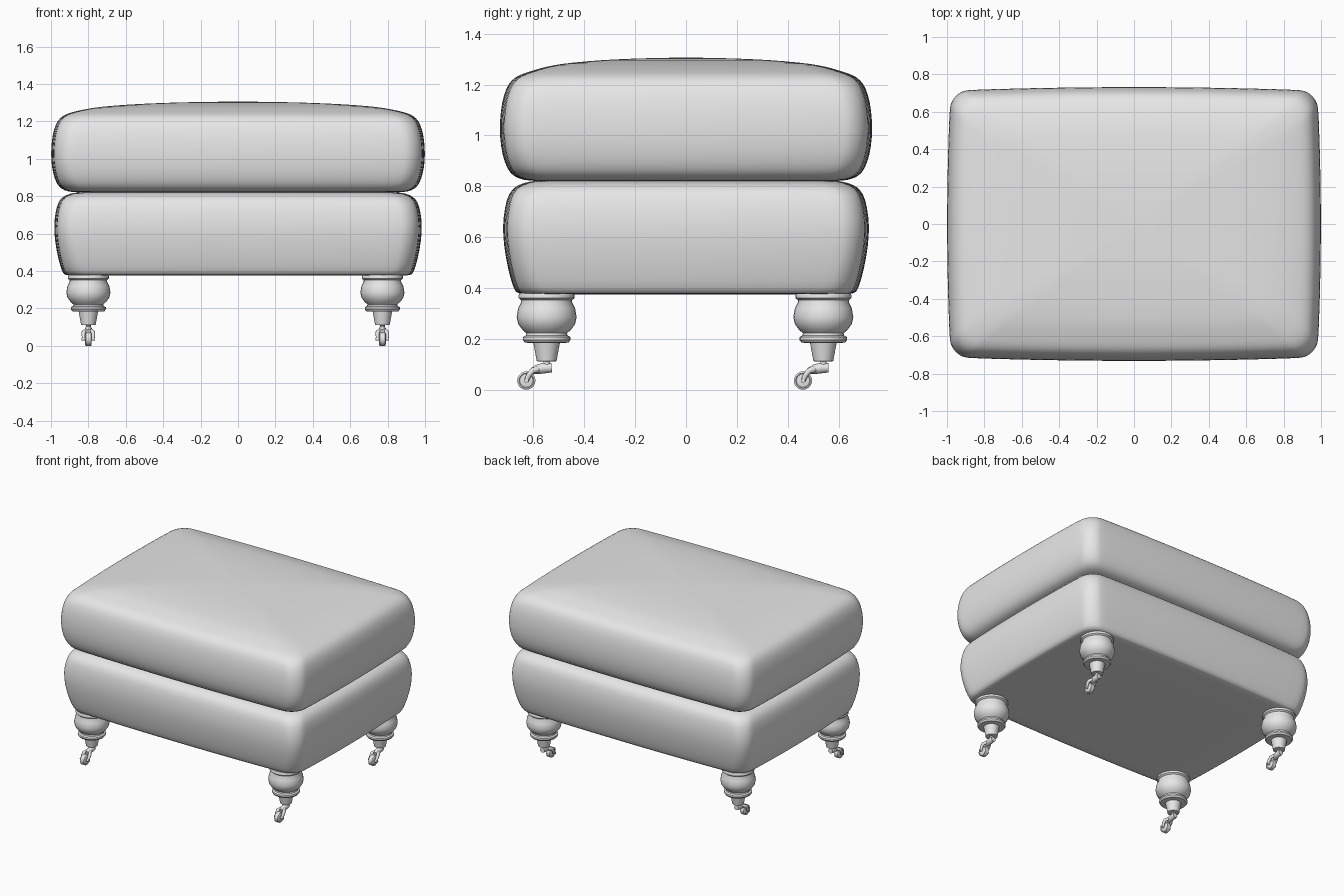
import bpy
import bmesh
from math import sin, cos, pi
from mathutils import Vector

cube = bpy.data.objects.get("Cube")
if cube:
    bpy.data.objects.remove(cube, do_unlink=True)

grey = bpy.data.materials.new("plain_grey")
grey.use_nodes = True
grey.diffuse_color = (0.8, 0.8, 0.8, 1)
grey.node_tree.nodes["Principled BSDF"].inputs["Base Color"].default_value = (0.8, 0.8, 0.8, 1)


def smooth(ob, angle=0.7):
    bpy.ops.object.select_all(action="DESELECT")
    ob.select_set(True)
    bpy.context.view_layer.objects.active = ob
    bpy.ops.object.shade_smooth_by_angle(angle=angle)


def loft(name, rings, location=(0, 0, 0)):
    """Skin a stack of equal-length closed rings and cap both ends."""
    bm = bmesh.new()
    loops = [[bm.verts.new(p) for p in ring] for ring in rings]
    n = len(loops[0])
    for low, high in zip(loops, loops[1:]):
        for i in range(n):
            j = (i + 1) % n
            bm.faces.new((low[i], low[j], high[j], high[i]))
    bm.faces.new(loops[0][::-1])
    bm.faces.new(loops[-1])
    bmesh.ops.recalc_face_normals(bm, faces=bm.faces)
    mesh = bpy.data.meshes.new(name)
    bm.to_mesh(mesh)
    bm.free()
    mesh.materials.append(grey)
    ob = bpy.data.objects.new(name, mesh)
    ob.location = location
    bpy.context.collection.objects.link(ob)
    return ob


def cushion_ring(hx, hy, z, radius=0.1, bulge=0.02):
    """Rounded rectangle whose four sides swell slightly outwards."""
    corners = []
    for k, (sx, sy) in enumerate(((1, 1), (-1, 1), (-1, -1), (1, -1))):
        for s in range(7):
            a = (k + s / 6) * pi / 2
            corners.append((sx * (hx - bulge - radius) + radius * cos(a),
                            sy * (hy - bulge - radius) + radius * sin(a)))
    points = []
    for i, (x, y) in enumerate(corners):
        points.append((x, y))
        if i % 7 == 6:
            nx, ny = corners[(i + 1) % len(corners)]
            points += [(x + (nx - x) * t / 8, y + (ny - y) * t / 8) for t in range(1, 8)]
    return [Vector((x + bulge * (x / hx) * (1 - (y / hy) ** 2),
                    y + bulge * (y / hy) * (1 - (x / hx) ** 2), z)) for x, y in points]


def cushion(name, hx, hy, profile, dome):
    rings = [cushion_ring(hx - inset, hy - inset, z) for inset, z in profile]
    rim = rings[-1]
    for s, z in dome:
        rings.append([Vector((p.x * s, p.y * s, z)) for p in rim])
    ob = loft(name, rings)
    ob.modifiers.new("soften", "SUBSURF").levels = 1
    ob.modifiers["soften"].render_levels = 1
    smooth(ob, 1.2)
    return ob


# Upholstered base and loose seat cushion
cushion("base_cushion", 0.985, 0.722,
        [(0.3, 0.375), (0.07, 0.375), (0.052, 0.38), (0.035, 0.42), (0.013, 0.51),
         (0, 0.61), (0.003, 0.68), (0.015, 0.75), (0.035, 0.787), (0.065, 0.808), (0.11, 0.82)],
        [(0.9, 0.826), (0.5, 0.828), (0.1, 0.828)])
cushion("seat_cushion", 1.0, 0.733,
        [(0.3, 0.818), (0.13, 0.82), (0.09, 0.825), (0.055, 0.838), (0.03, 0.865), (0.01, 0.92),
         (0, 0.99), (0, 1.06), (0.008, 1.13), (0.024, 1.185), (0.045, 1.217), (0.075, 1.238), (0.12, 1.252)],
        [(0.93, 1.265), (0.85, 1.277), (0.72, 1.287), (0.55, 1.296), (0.35, 1.302), (0.15, 1.305), (0.03, 1.306)])

# Turned leg outline, from the collar down to the caster stem
LEG = [(0.106, 0.38), (0.11, 0.372), (0.11, 0.36), (0.1, 0.352), (0.1, 0.344), (0.112, 0.32),
       (0.118, 0.285), (0.112, 0.258), (0.095, 0.235), (0.08, 0.222), (0.082, 0.213),
       (0.093, 0.207), (0.094, 0.196), (0.086, 0.185), (0.052, 0.183), (0.039, 0.112),
       (0.013, 0.11), (0.013, 0.085)]
# Caster wheel outline: half width, radius
WHEEL = [(-0.017, 0.012), (-0.015, 0.026), (-0.018, 0.029), (-0.014, 0.036),
         (0.014, 0.036), (0.018, 0.029), (0.015, 0.026), (0.017, 0.012)]


def circle(n):
    return [(cos(2 * pi * i / n), sin(2 * pi * i / n)) for i in range(n)]


def tube(name, path, radii, location):
    """Round arm following a path in the y-z plane."""
    pts = [Vector(p) for p in path]
    rings = []
    for i, p in enumerate(pts):
        d = (pts[min(i + 1, len(pts) - 1)] - pts[max(i - 1, 0)]).normalized()
        side = Vector((1, 0, 0))
        up = side.cross(d).normalized()
        rings.append([p + (side * c + up * s) * radii[i] for c, s in circle(12)])
    ob = loft(name, rings, location)
    smooth(ob)


for row, y in (("front", -0.548), ("back", 0.54)):
    for side, x in (("right", -0.8), ("left", 0.772)):
        tag = row + "_" + side
        at = (x, y, 0)
        smooth(loft(tag + "_leg", [[(r * c, r * s, z) for c, s in circle(28)] for r, z in LEG], at))

        # Swivel arm, splitting into two cheeks that hold the wheel
        tube(tag + "_caster_arm", [(0, 0.02, 0.086), (0, -0.01, 0.085), (0, -0.035, 0.08), (0, -0.055, 0.074)],
             [0.018, 0.021, 0.019, 0.014], at)
        for sx in (-1, 1):
            tube(tag + "_caster_cheek",
                 [(sx * 0.008, -0.03, 0.082), (sx * 0.024, -0.055, 0.075),
                  (sx * 0.026, -0.07, 0.057), (sx * 0.024, -0.08, 0.034)],
                 [0.013, 0.012, 0.01, 0.009], at)
        smooth(loft(tag + "_wheel", [[(w, r * c, r * s) for c, s in circle(20)] for w, r in WHEEL],
                    (x, y - 0.08, 0.036)))
        smooth(loft(tag + "_axle", [[(w, 0.009 * c, 0.009 * s) for c, s in circle(10)]
                                    for w in (-0.036, 0.036)], (x, y - 0.08, 0.036)))
